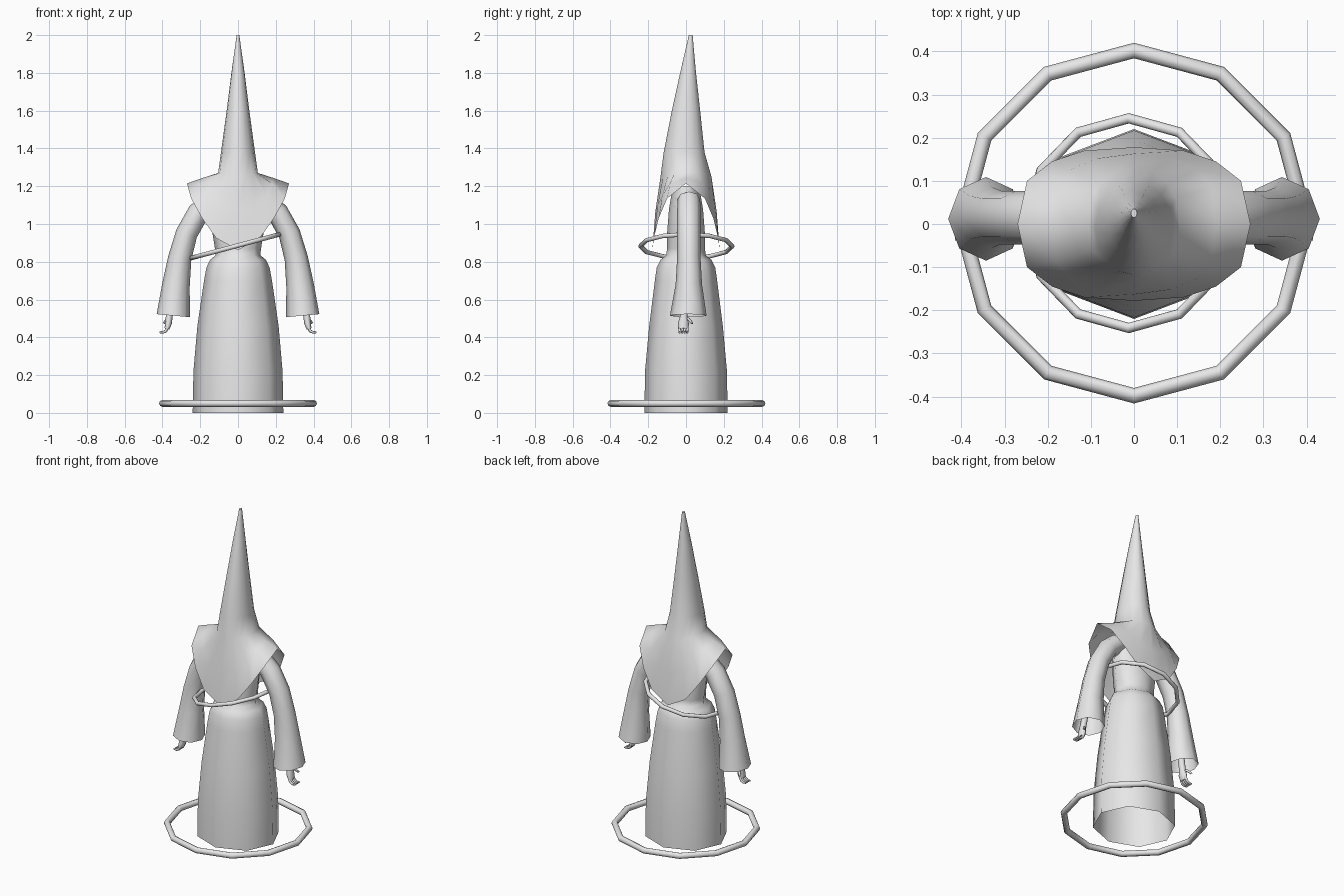
import bpy, bmesh, math
from mathutils import Vector

if "Cube" in bpy.data.objects:
    bpy.data.objects.remove(bpy.data.objects["Cube"])

cloth = bpy.data.materials.new("pale_grey")
cloth.diffuse_color = (0.8, 0.8, 0.8, 1)
cloth.use_nodes = True
cloth.node_tree.nodes["Principled BSDF"].inputs["Base Color"].default_value = cloth.diffuse_color


def finish(obj, angle=75):
    obj.data.materials.append(cloth)
    bpy.ops.object.select_all(action='DESELECT')
    obj.select_set(True)
    bpy.context.view_layer.objects.active = obj
    bpy.ops.object.shade_smooth_by_angle(angle=math.radians(angle))


def loft(name, rings, cap_start=False, cap_end=False):
    """Skin a list of closed rings that share a point count."""
    bm = bmesh.new()
    vr = [[bm.verts.new(p) for p in r] for r in rings]
    n = len(vr[0])
    for a, b in zip(vr, vr[1:]):
        for i in range(n):
            j = (i + 1) % n
            bm.faces.new((a[i], a[j], b[j], b[i]))
    if cap_start:
        bm.faces.new(vr[0])
    if cap_end:
        bm.faces.new(vr[-1])
    bmesh.ops.recalc_face_normals(bm, faces=bm.faces)
    me = bpy.data.meshes.new(name)
    bm.to_mesh(me)
    bm.free()
    obj = bpy.data.objects.new(name, me)
    bpy.context.collection.objects.link(obj)
    finish(obj)
    return obj


def ellipse(rx, ry, z, cy=0.0, n=8):
    return [(rx * math.cos(2 * math.pi * i / n),
             cy + ry * math.sin(2 * math.pi * i / n), z) for i in range(n)]


def tube(name, side, path, n=8, cap=False):
    """Tube bending in the xz plane; path rows are x, y, z, radius, y radius."""
    pts = [Vector(p[:3]) for p in path]
    rings = []
    for k, p in enumerate(path):
        t = pts[min(k + 1, len(pts) - 1)] - pts[max(k - 1, 0)]
        u = Vector((-t.z, 0, t.x)).normalized()
        ring = []
        for i in range(n):
            a = 2 * math.pi * i / n
            q = pts[k] + u * p[3] * math.cos(a) + Vector((0, p[4] * math.sin(a), 0))
            ring.append((side * q.x, q.y, q.z))
        rings.append(ring)
    return loft(name, rings, cap, cap)


def four_way(quarter):
    """Mirror five quarter points into a sixteen point ring."""
    q = quarter
    return (q + [(-x, y, z) for x, y, z in q[3::-1]]
            + [(-x, -y, z) for x, y, z in q[1:]]
            + [(x, -y, z) for x, y, z in q[3:0:-1]])


# Eight-sided robe: open skirt hem, pinched waist and torso
loft("robe", [ellipse(*r) for r in (
    (0.24, 0.22, 0.0), (0.236, 0.217, 0.22), (0.215, 0.195, 0.46),
    (0.18, 0.165, 0.70), (0.167, 0.155, 0.77), (0.148, 0.135, 0.81),
    (0.118, 0.105, 0.835), (0.122, 0.10, 0.87), (0.135, 0.10, 0.95),
    (0.15, 0.09, 1.08), (0.13, 0.07, 1.20))])

# Pointed hood flowing into a shoulder cape with arched sides
hem = four_way([(0.27, 0, 1.215), (0.248, 0.10, 1.135), (0.19, 0.145, 1.03),
                (0.115, 0.17, 0.925), (0, 0.178, 0.862)])
chest = four_way([(0.19, 0, 1.243), (0.18, 0.085, 1.215), (0.15, 0.125, 1.15),
                  (0.085, 0.152, 1.09), (0, 0.163, 1.06)])
neck = four_way([(0.105, 0, 1.27), (0.097, 0.06, 1.27), (0.078, 0.095, 1.265),
                 (0.042, 0.12, 1.255), (0, 0.135, 1.25)])
hood = [ellipse(rx, ry, z, cy, 16) for rx, ry, z, cy in (
    (0.09, 0.108, 1.38, -0.01), (0.06, 0.075, 1.6, 0.0),
    (0.035, 0.042, 1.8, 0.011), (0.007, 0.010, 2.0, 0.025))]
loft("hood_and_cape", [hem, chest, neck] + hood, cap_end=True)

for side, tag in ((1, "right"), (-1, "left")):
    # Flared open sleeve
    tube("sleeve_" + tag, side, [
        (0.13, 0.015, 1.13, 0.055, 0.06), (0.21, 0.015, 1.06, 0.058, 0.062),
        (0.272, 0.015, 0.95, 0.058, 0.062), (0.308, 0.015, 0.82, 0.062, 0.062),
        (0.328, 0.015, 0.68, 0.073, 0.07), (0.343, 0.012, 0.515, 0.088, 0.097)])
    # Wrist and palm
    tube("hand_" + tag, side, [
        (0.352, -0.01, 0.58, 0.018, 0.02), (0.364, -0.012, 0.51, 0.018, 0.02),
        (0.368, -0.014, 0.475, 0.018, 0.029), (0.376, -0.014, 0.445, 0.013, 0.028)],
        cap=True)
    # Four curled fingers and a thumb
    for f in range(4):
        y = -0.034 + 0.0135 * f
        tube(f"finger_{f + 1}_{tag}", side, [
            (0.372, y, 0.455, 0.008, 0.007), (0.382, y, 0.434, 0.008, 0.007),
            (0.397, y, 0.426, 0.007, 0.006), (0.415, y, 0.427, 0.005, 0.005)],
            n=6, cap=True)
    tube("thumb_" + tag, side, [
        (0.368, 0.008, 0.50, 0.009, 0.009), (0.38, 0.022, 0.488, 0.008, 0.008),
        (0.394, 0.032, 0.474, 0.006, 0.006)], n=6, cap=True)

# Twelve-sided rings: tilted at the waist, level near the ground
for name, loc, tilt, major, minor in (
        ("waist_ring", (-0.012, 0.002, 0.883), -15, 0.243, 0.012),
        ("ground_ring", (0, 0.002, 0.05), 0, 0.40, 0.018)):
    bpy.ops.mesh.primitive_torus_add(
        location=loc, rotation=(0, math.radians(tilt), 0), major_segments=12,
        minor_segments=8, major_radius=major, minor_radius=minor)
    bpy.context.object.name = name
    finish(bpy.context.object)
